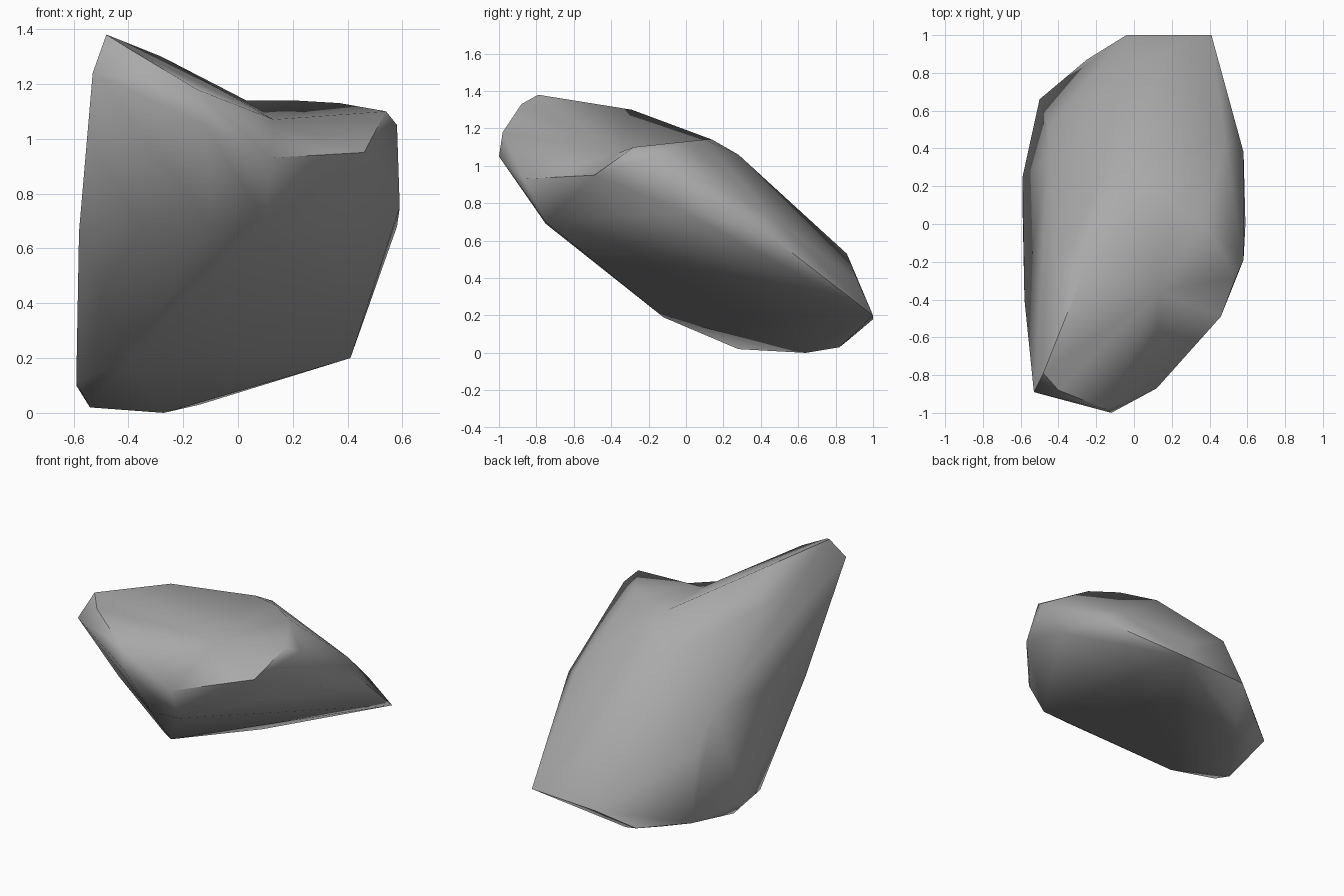
import bpy
import bmesh
import math
from mathutils import Vector

default_cube = bpy.data.objects.get("Cube")
if default_cube:
    bpy.data.objects.remove(default_cube, do_unlink=True)


def make_material(name, colour):
    material = bpy.data.materials.new(name)
    material.use_nodes = True
    material.diffuse_color = colour
    shader = material.node_tree.nodes["Principled BSDF"]
    shader.inputs["Base Color"].default_value = colour
    shader.inputs["Roughness"].default_value = .9
    return material


# Rim around the hollow on the upper front of the boulder
hollow_rim = [
    (-.48, -.79, 1.38), (-.4, -.88, 1.33), (-.28, -.29, 1.3),
    (-.2, -.2, 1.27), (.03, .14, 1.14), (.2, .1, 1.14), (.37, 0, 1.13),
    (.54, -.28, 1.1), (.46, -.49, .95), (.33, -.56, .93),
    (.12, -.87, .93), (-.15, -.98, 1.18),
]
hollow_centre = Vector((.13, -.36, 1.07))

# Corners of the blunt nose
nose = [
    (-.12, -1, 1.05), (-.53, -.89, 1.24), (.28, -.67, .88),
    (-.1, -.75, .69), (.1, -.75, .7),
]

# Long sloping back and its low tail
back = [
    (-.42, -.2, 1.15), (-.16, .26, 1), (.05, .28, 1.06), (-.45, .36, .7),
    (-.45, .52, .5), (0, .86, .53), (.3, .92, .38), (.48, .45, .74),
    (.41, 1, .2), (-.04, 1, .18),
]

# Steep flanks on both sides
flanks = [
    (.58, -.19, 1.05), (.59, 0, .75), (.58, .38, .68),
    (-.58, -.4, .66), (-.59, .25, .1), (-.5, .66, .09),
]

# Underside, rising forward to the nose
underside = [
    (-.59, .08, .11), (-.54, .28, .02), (-.27, .64, 0), (-.14, .82, .03),
    (-.25, .87, .07), (-.4, -.12, .19),
]


def build_boulder():
    bm = bmesh.new()
    rim = {bm.verts.new(point) for point in hollow_rim}
    for point in nose + back + flanks + underside:
        bm.verts.new(point)

    # Stretch a faceted skin over the corners
    bmesh.ops.convex_hull(bm, input=list(bm.verts))
    loose = [vert for vert in bm.verts if not vert.link_faces]
    rim.difference_update(loose)
    bmesh.ops.delete(bm, geom=loose, context="VERTS")
    bm.normal_update()

    # Open the skin across the rim and fan it down into a shallow hollow
    lid = [face for face in bm.faces
           if face.normal.z > .3 and all(vert in rim for vert in face.verts)]
    if lid:
        bmesh.ops.delete(bm, geom=lid, context="FACES")
        open_edges = [edge for edge in bm.edges if edge.is_boundary]
        centre = bm.verts.new(hollow_centre)
        for edge in open_edges:
            bm.faces.new((*edge.verts, centre))
    bmesh.ops.recalc_face_normals(bm, faces=list(bm.faces))

    mesh = bpy.data.meshes.new("boulder")
    bm.to_mesh(mesh)
    bm.free()
    boulder = bpy.data.objects.new("boulder", mesh)
    bpy.context.collection.objects.link(boulder)
    return boulder


boulder = build_boulder()
boulder.data.materials.append(make_material("stone grey", (.4, .4, .4, 1)))

# Soft shading that keeps only the hardest corners crisp
bpy.ops.object.select_all(action="DESELECT")
boulder.select_set(True)
bpy.context.view_layer.objects.active = boulder
bpy.ops.object.shade_smooth_by_angle(angle=math.radians(65))
